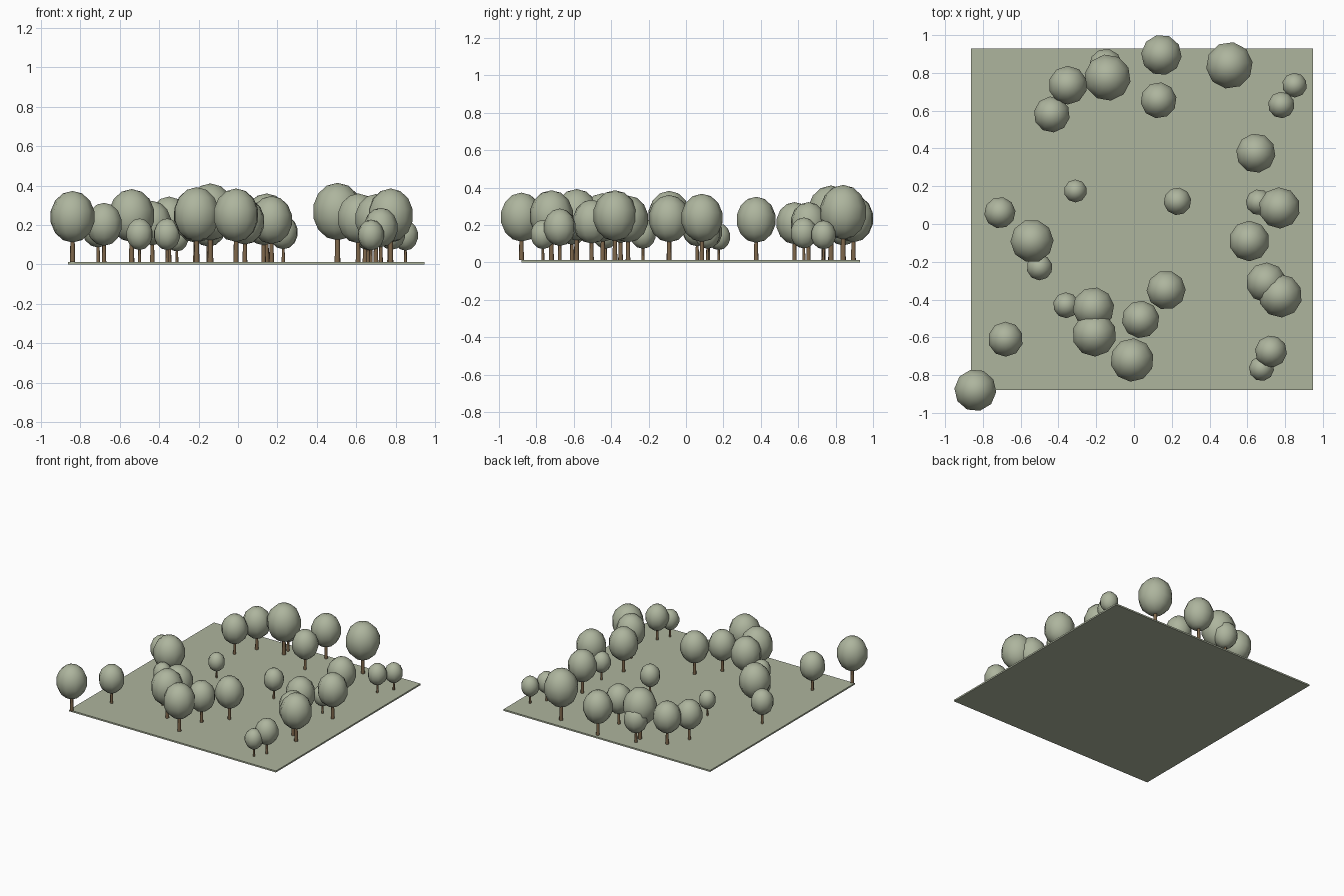
import bpy, math, random

if "Cube" in bpy.data.objects:
    bpy.data.objects.remove(bpy.data.objects["Cube"])

random.seed(4)


def material(name, rgb):
    m = bpy.data.materials.new(name)
    m.diffuse_color = (*rgb, 1)
    m.use_nodes = True
    m.node_tree.nodes["Principled BSDF"].inputs["Base Color"].default_value = m.diffuse_color
    return m


GREEN = material("sage_green", (0.42, 0.46, 0.34))
BROWN = material("bark_brown", (0.21, 0.135, 0.07))

GROUND_TOP = 0.012

# Thin square of ground
bpy.ops.mesh.primitive_cube_add(size=1, location=(0.043, 0.025, GROUND_TOP / 2))
ground = bpy.context.object
ground.name = "ground"
ground.scale = (1.81, 1.81, GROUND_TOP)
ground.data.materials.append(GREEN)


def tree(i, x, y, r):
    """One tree, fully proportional to its crown radius r."""
    turn = random.uniform(0, math.tau)
    # Trunk, slightly narrower towards the crown
    h = 1.4 * r
    bpy.ops.mesh.primitive_cone_add(vertices=8, radius1=0.12 * r, radius2=0.085 * r,
                                    depth=h, location=(x, y, GROUND_TOP + h / 2),
                                    rotation=(0, 0, turn))
    trunk = bpy.context.object
    trunk.name = f"trunk_{i}"
    trunk.data.materials.append(BROWN)
    bpy.ops.object.shade_smooth_by_angle(angle=math.radians(50))
    # Egg-tall crown
    bpy.ops.mesh.primitive_uv_sphere_add(segments=10, ring_count=7, radius=r,
                                         location=(x, y, GROUND_TOP + 2.02 * r),
                                         rotation=(0, 0, turn))
    crown = bpy.context.object
    crown.name = f"crown_{i}"
    crown.scale.z = 1.15
    crown.data.materials.append(GREEN)
    bpy.ops.object.shade_smooth()


# Trees: x, y, crown radius
TREES = [
    (-0.84, -0.88, .114), (-0.68, -0.61, .095), (-0.50, -0.23, .07),
    (-0.54, -0.09, .117), (-0.71, 0.06, .085), (-0.31, 0.175, .062),
    (-0.435, 0.58, .098), (-0.35, 0.735, .105), (-0.15, 0.84, .09),
    (-0.14, 0.775, .126), (0.145, 0.895, .11), (0.13, 0.655, .098),
    (0.505, 0.84, .127), (0.85, 0.735, .067), (0.78, 0.63, .072),
    (0.645, 0.375, .107), (0.66, 0.115, .07), (0.77, 0.085, .112),
    (0.61, -0.09, .11), (0.70, -0.31, .109), (0.775, -0.38, .118),
    (0.725, -0.675, .087), (0.675, -0.765, .068), (0.17, -0.35, .106),
    (0.035, -0.505, .102), (-0.01, -0.72, .118), (-0.21, -0.585, .12),
    (-0.215, -0.445, .113), (-0.36, -0.43, .07), (0.23, 0.12, .075),
]
for i, t in enumerate(TREES):
    tree(i, *t)
